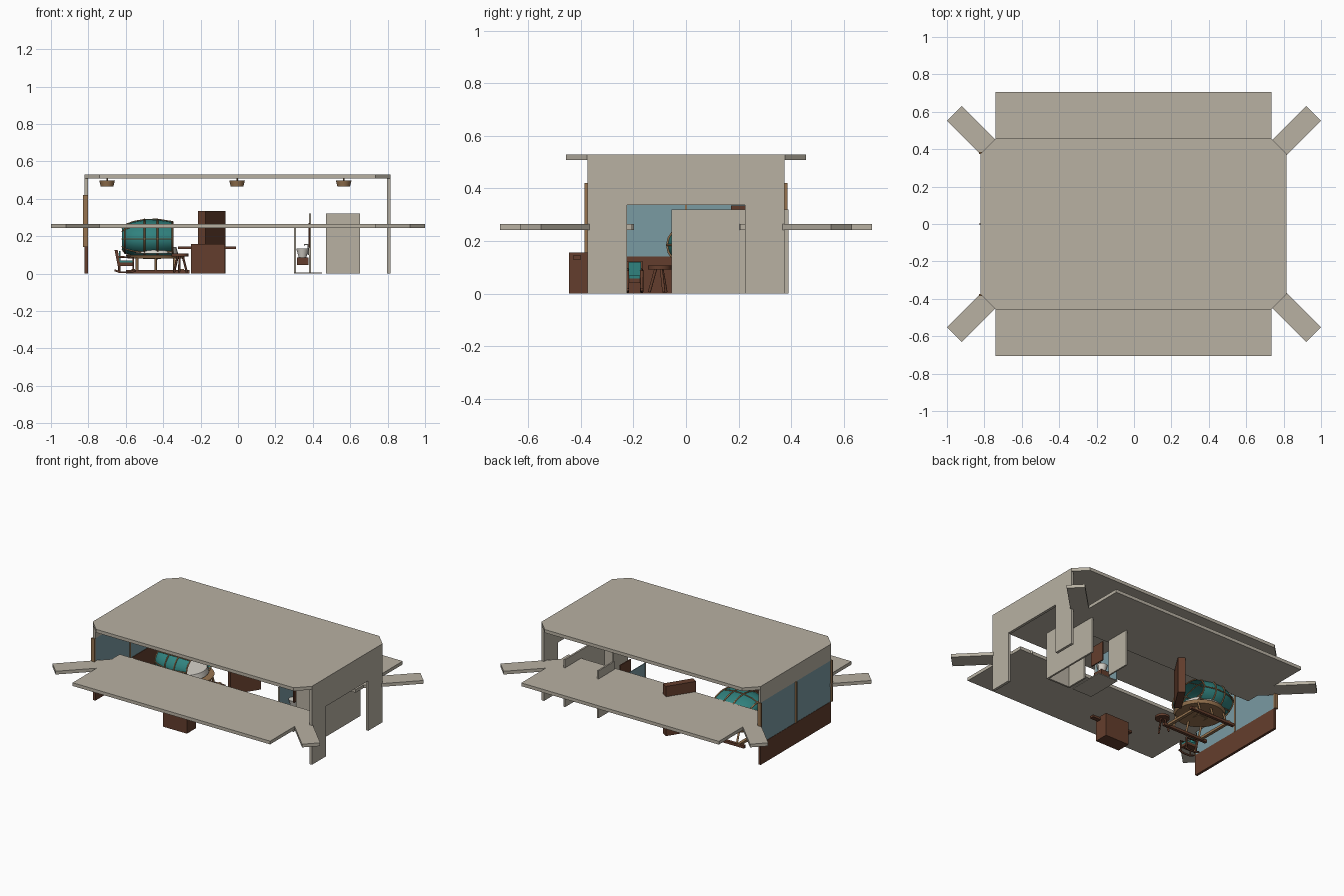
import bpy, bmesh, math
from mathutils import Matrix, Vector

if "Cube" in bpy.data.objects:
    bpy.data.objects.remove(bpy.data.objects["Cube"])


def material(name, r, g, b):
    m = bpy.data.materials.new(name)
    m.diffuse_color = (r, g, b, 1)
    m.use_nodes = True
    m.node_tree.nodes["Principled BSDF"].inputs["Base Color"].default_value = m.diffuse_color
    return m


PLASTER = material("beige plaster", 0.48, 0.44, 0.365)
BROWN = material("brown wood", 0.127, 0.048, 0.026)
TAN = material("tan wood", 0.31, 0.175, 0.08)
TEAL = material("teal fabric", 0.03, 0.223, 0.21)
GLASS = material("blue glass", 0.195, 0.325, 0.365)
WHITE = material("white ceramic", 0.68, 0.65, 0.59)


def finish(name, bm, mat, smooth=False):
    bmesh.ops.recalc_face_normals(bm, faces=bm.faces)
    me = bpy.data.meshes.new(name)
    bm.to_mesh(me)
    bm.free()
    me.materials.append(mat)
    ob = bpy.data.objects.new(name, me)
    bpy.context.collection.objects.link(ob)
    if smooth:
        bpy.context.view_layer.objects.active = ob
        ob.select_set(True)
        bpy.ops.object.shade_smooth_by_angle(angle=math.radians(40))
        ob.select_set(False)
    return ob


def box(name, x, y, z, mat, turn=0):
    """Box from (low, high) ranges, optionally turned about its own vertical axis."""
    bm = bmesh.new()
    c = Vector([(r[0] + r[1]) / 2 for r in (x, y, z)])
    s = [r[1] - r[0] for r in (x, y, z)]
    bmesh.ops.create_cube(bm, size=1, matrix=Matrix.Translation(c)
                          @ Matrix.Rotation(math.radians(turn), 4, 'Z')
                          @ Matrix.Diagonal((*s, 1)))
    return finish(name, bm, mat)


def prism(name, pts, place, depth, mat):
    """Extrude an outline; place maps outline coordinates to 3D."""
    bm = bmesh.new()
    f = bm.faces.new([bm.verts.new(place(*p)) for p in pts])
    g = bmesh.ops.extrude_face_region(bm, geom=[f])["geom"]
    bmesh.ops.translate(bm, vec=depth,
                        verts=[v for v in g if isinstance(v, bmesh.types.BMVert)])
    return finish(name, bm, mat)


def disc(name, c, r1, r2, h, mat, sy=1, n=24):
    bm = bmesh.new()
    bmesh.ops.create_cone(bm, cap_ends=True, segments=n, radius1=r1, radius2=r2, depth=h,
                          matrix=Matrix.Translation(c) @ Matrix.Diagonal((1, sy, 1, 1)))
    return finish(name, bm, mat, True)


def rod(name, pts, r, mat, cyclic=False):
    cu = bpy.data.curves.new(name, 'CURVE')
    cu.dimensions = '3D'
    cu.bevel_depth = r
    cu.bevel_resolution = 1
    sp = cu.splines.new('POLY')
    sp.points.add(len(pts) - 1)
    for p, q in zip(sp.points, pts):
        p.co = (*q, 1)
    sp.use_cyclic_u = cyclic
    cu.use_fill_caps = True
    cu.materials.append(mat)
    ob = bpy.data.objects.new(name, cu)
    bpy.context.collection.objects.link(ob)


# Roof with clipped corners
roof = [(-.74, -.457), (.735, -.457), (.815, -.377), (.815, .377),
        (.735, .457), (-.74, .457), (-.82, .377), (-.82, -.377)]
prism("roof", roof, lambda x, y: (x, y, .508), (0, 0, .022), PLASTER)

# Mid-height canopies and diagonal corner arms
for s, side in ((-1, "front"), (1, "back")):
    ys = sorted((s * .205, s * .707))
    box(side + "_canopy", (-.74, .735), ys, (.243, .265), PLASTER)
    for t, end in ((-1, "left"), (1, "right")):
        cx, cy = t * .783, s * .414
        box(f"{side}_{end}_arm", (cx - .25, cx + .25), (cy - .0565, cy + .0565),
            (.243, .265), PLASTER, 45 * s * t)

# Right wall with a doorway
door = [(-.375, 0), (-.225, 0), (-.225, .338), (.225, .338),
        (.225, 0), (.375, 0), (.375, .51), (-.375, .51)]
prism("right_wall", door, lambda y, z: (.797, y, z), (.018, 0, 0), PLASTER)

# Left wall: wooden base, glazing, plaster band, window frame
W = (-.82, -.803)
box("left_wall_base", W, (-.375, .375), (0, .142), BROWN)
box("left_window", (-.818, -.806), (-.375, .375), (.142, .42), GLASS)
box("left_wall_band", W, (-.375, .375), (.42, .51), PLASTER)
for y in (-.379, 0, .379):
    h = .004 if y == 0 else .006
    box("window_post", (-.828, -.802), (y - h, y + h), (.142, .42), TAN)

# Washroom partitions, glass screen and tray
box("washroom_side_wall", (.64, .652), (-.055, .375), (0, .32), PLASTER)
box("washroom_front_wall", (.47, .652), (-.055, -.043), (0, .32), PLASTER)
box("washroom_inner_wall", (.47, .482), (-.055, .1), (0, .32), PLASTER)
box("washroom_door_wall", (.38, .39), (.22, .39), (0, .32), PLASTER)
box("glass_screen", (.303, .308), (0, .2), (.005, .245), GLASS)
box("screen_post", (.300, .311), (-.004, .002), (0, .245), PLASTER)
box("shower_tray", (.30, .45), (-.05, .2), (0, .006), PLASTER)
box("mirror_panel", (.376, .384), (.05, .16), (.14, .27), BROWN)

# Wash basin
box("basin_cabinet", (.315, .378), (.07, .14), (.045, .085), BROWN)
disc("basin", (.345, .105, .11), .02, .034, .05, WHITE)
rod("tap", [(.375, .105, .10), (.375, .105, .155), (.352, .105, .155)], .004, WHITE)

# Reception counter and angled cupboard
box("counter", (-.25, -.07), (-.445, -.35), (0, .157), BROWN)
box("counter_shelf", (-.32, -.01), (-.43, -.40), (.131, .146), BROWN)
box("cupboard", (-.24, -.04), (.245, .292), (0, .335), BROWN, 57)

# Ceiling lamps
for x in (-.70, -.005, .565):
    disc("ceiling_lamp", (x, 0, .482), .034, .042, .032, TAN)
    rod("lamp_stem", [(x, 0, .495), (x, 0, .51)], .004, TAN)

# Barrel-shaped bed hood: rings along x
profile = [(-.62, .52), (-.605, .72), (-.56, .88), (-.50, .99),
           (-.43, 1), (-.35, .88)]
CY, CZ, RY, RZ, N = .10, .185, .17, .104, 24


def hood_point(x, r, a):
    return (x, CY + RY * r * math.cos(a), CZ + RZ * r * math.sin(a))


bm = bmesh.new()
rings = [[bm.verts.new(hood_point(x, r, 2 * math.pi * i / N)) for i in range(N)]
         for x, r in profile]
for a, b in zip(rings, rings[1:]):
    for i in range(N):
        bm.faces.new((a[i], a[(i + 1) % N], b[(i + 1) % N], b[i]))
bm.faces.new(rings[0])
finish("bed_hood", bm, TEAL, True)

# Hood hoops and lengthwise slats
for k in (1, 3, 4, 5):
    x, r = profile[k]
    rod("hood_hoop", [hood_point(x, r * 1.01, 2 * math.pi * i / N) for i in range(N)],
        .005, TAN, True)
for i in range(0, N, 3):
    rod("hood_slat", [hood_point(x, r * 1.01, 2 * math.pi * i / N) for x, r in profile],
        .004, TAN)

# Mattress and bed frame
disc("mattress", (-.45, CY, .125), .13, .12, .035, WHITE, 1.1)
disc("bed_base", (-.44, CY, .09), .15, .16, .02, TAN, 1.0)
for y in (-.03, .23):
    box("bed_runner", (-.60, -.26), (y - .01, y + .01), (0, .018), BROWN)
    for x in (-.54, -.44, -.34):
        rod("bed_leg", [(x, y, .01), (x, CY + (y - CY) * .8, .09)], .007, TAN)
for x in (-.56, -.30):
    box("bed_crossbar", (x - .01, x + .01), (-.04, .24), (.008, .024), TAN)

# Rocking armchair
box("chair_seat", (-.645, -.565), (-.225, -.165), (.04, .058), BROWN)
box("chair_cushion", (-.64, -.565), (-.22, -.17), (.058, .07), TEAL)
back = [(-.645, .05), (-.63, .05), (-.643, .125), (-.66, .125)]
prism("chair_back", back, lambda x, z: (x, -.225, z), (0, .06, 0), BROWN)
box("back_cushion", (-.637, -.629), (-.218, -.172), (.068, .12), TEAL)
for y in (-.222, -.168):
    rod("chair_rocker", [(-.66, y, .018), (-.63, y, .007), (-.58, y, .007), (-.545, y, .016)],
        .006, BROWN)
    rod("chair_arm", [(-.64, y, .09), (-.56, y, .085), (-.56, y, .01)], .006, BROWN)
    rod("chair_rear_leg", [(-.635, y, .01), (-.635, y, .05)], .006, BROWN)

# Round side table
disc("table_top", (-.31, -.10, .1), .045, .045, .015, BROWN)
for i in range(3):
    a = i * 2 * math.pi / 3 + .4
    rod("table_leg", [(-.31 + .04 * math.cos(a), -.10 + .04 * math.sin(a), .006),
                      (-.31 + .015 * math.cos(a), -.10 + .015 * math.sin(a), .095)], .006, BROWN)
